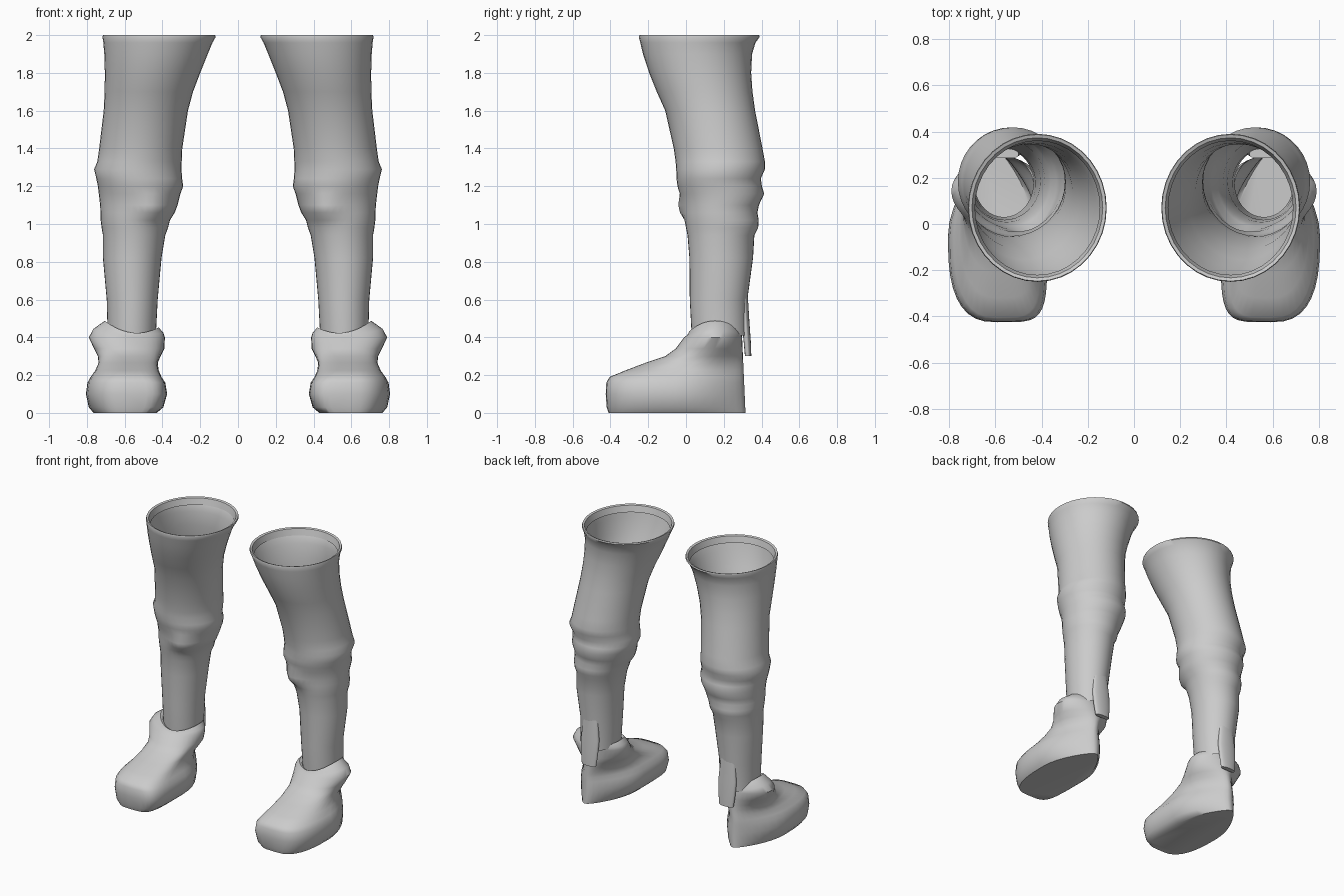
import bpy, bmesh, math

if "Cube" in bpy.data.objects:
    bpy.data.objects.remove(bpy.data.objects["Cube"])

SIDES = 36

grey = bpy.data.materials.new("plain grey")
grey.diffuse_color = (0.6, 0.6, 0.6, 1)
grey.use_nodes = True
grey.node_tree.nodes["Principled BSDF"].inputs["Base Color"].default_value = grey.diffuse_color


def clamp(t):
    return max(0.0, min(1.0, t))


def ring(z, x0, x1, y0, y1, inner=2.0, outer=2.0, pinch=0.0, dip=0.0, bump=0.0):
    """Rounded outline; inner/outer set the squareness of the two front corners."""
    cx, cy, rx, ry = (x0 + x1) / 2, (y0 + y1) / 2, (x1 - x0) / 2, (y1 - y0) / 2
    pts = []
    for i in range(SIDES):
        a = 2 * math.pi * i / SIDES
        c, s = math.cos(a), math.sin(a)
        n = 2.0 if s > 0 else (outer if c > 0 else inner)
        u = math.copysign(abs(c) ** (2 / n), c)
        v = math.copysign(abs(s) ** (2 / n), s)
        if v > 0:
            u *= 1 - pinch * v * v
        x, y = cx + rx * u, cy + ry * v
        if s < 0:
            y -= bump * math.exp(-((x - 0.44) / 0.09) ** 2)
        pts.append((x, y, z - dip * s * s + dip * 0.4 * (u - 1)))
    return pts


def loft(name, rings, cap_bottom=False, cap_top=False, angle=50):
    bm = bmesh.new()
    loops = [[bm.verts.new(p) for p in r] for r in rings]
    for lo, hi in zip(loops, loops[1:]):
        for i in range(SIDES):
            j = (i + 1) % SIDES
            bm.faces.new((lo[i], lo[j], hi[j], hi[i]))
    if cap_bottom:
        bm.faces.new(loops[0][::-1])
    if cap_top:
        bm.faces.new(loops[-1])
    me = bpy.data.meshes.new(name)
    bm.to_mesh(me)
    bm.free()
    ob = bpy.data.objects.new(name, me)
    bpy.context.collection.objects.link(ob)
    me.materials.append(grey)
    bpy.ops.object.select_all(action='DESELECT')
    ob.select_set(True)
    bpy.context.view_layer.objects.active = ob
    bpy.ops.object.shade_smooth_by_angle(angle=math.radians(angle))
    # the other leg
    ob.modifiers.new("other side", 'MIRROR').use_axis[0] = True
    return ob


# Legging: z, inner x, outer x, front y, back y
leg = [
    (0.41, .435, .69, .03, .325), (0.60, .425, .695, .02, .325),
    (0.82, .405, .715, .018, .355), (0.94, .385, .715, .008, .362),
    (0.98, .37, .722, 0, .382), (1.02, .36, .727, -.005, .385),
    (1.06, .335, .728, -.012, .378), (1.10, .32, .73, -.015, .386),
    (1.16, .305, .737, -.03, .414), (1.20, .29, .742, -.045, .402),
    (1.24, .296, .75, -.05, .396), (1.29, .299, .762, -.052, .418),
    (1.33, .298, .745, -.055, .418), (1.40, .295, .735, -.065, .405),
    (1.60, .265, .711, -.11, .366), (1.70, .238, .706, -.155, .352),
    (1.80, .20, .705, -.195, .345), (1.90, .16, .708, -.228, .350),
    (1.96, .135, .713, -.242, .368), (1.99, .118, .718, -.25, .39),
]


def kneecap(z):
    return 0.042 * math.exp(-((z - 1.085) / 0.055) ** 2)


legging = [ring(*r, bump=kneecap(r[0])) for r in leg]
# rolled hem: the last outline shrunk inwards
z, x0, x1, y0, y1 = leg[-1]
for top, d in ((2.0, .003), (1.995, .017), (1.95, .03)):
    legging.append(ring(top, x0 + d, x1 - d, y0 + d, y1 - d))
loft("legging", legging)

# Shoe: z, inner x, outer x, toe y
shoe = [
    (0.00, .43, .765, -.41), (0.03, .395, .79, -.42), (0.10, .375, .805, -.425),
    (0.16, .385, .797, -.422), (0.19, .405, .78, -.405), (0.225, .42, .755, -.32),
    (0.265, .425, .738, -.215), (0.30, .41, .742, -.11), (0.34, .39, .762, -.055),
    (0.40, .387, .79, -.01), (0.445, .395, .765, .005), (0.488, .42, .705, .015),
    (0.475, .435, .69, .03),
]


def shoe_ring(z, x0, x1, toe):
    t = clamp((z - 0.16) / 0.16)  # square toe below, round ankle above
    return ring(z, x0, x1, toe, 0.315 - 0.045 * z, 5 - 3 * t, 2.7 - 0.7 * t,
                pinch=0.45 * clamp((0.47 - z) / 0.25),
                dip=0.045 * clamp((z - 0.4) / 0.08))


loft("shoe", [shoe_ring(*r) for r in shoe], cap_bottom=True)

# Tongue of the legging hanging down over the heel
tab = [(0.30, .50, .61, .312, .346), (0.38, .49, .62, .305, .343),
       (0.48, .485, .625, .295, .336), (0.64, .50, .61, .285, .326)]
loft("heel_tab", [ring(*r, inner=4, outer=4) for r in tab], True, True)
